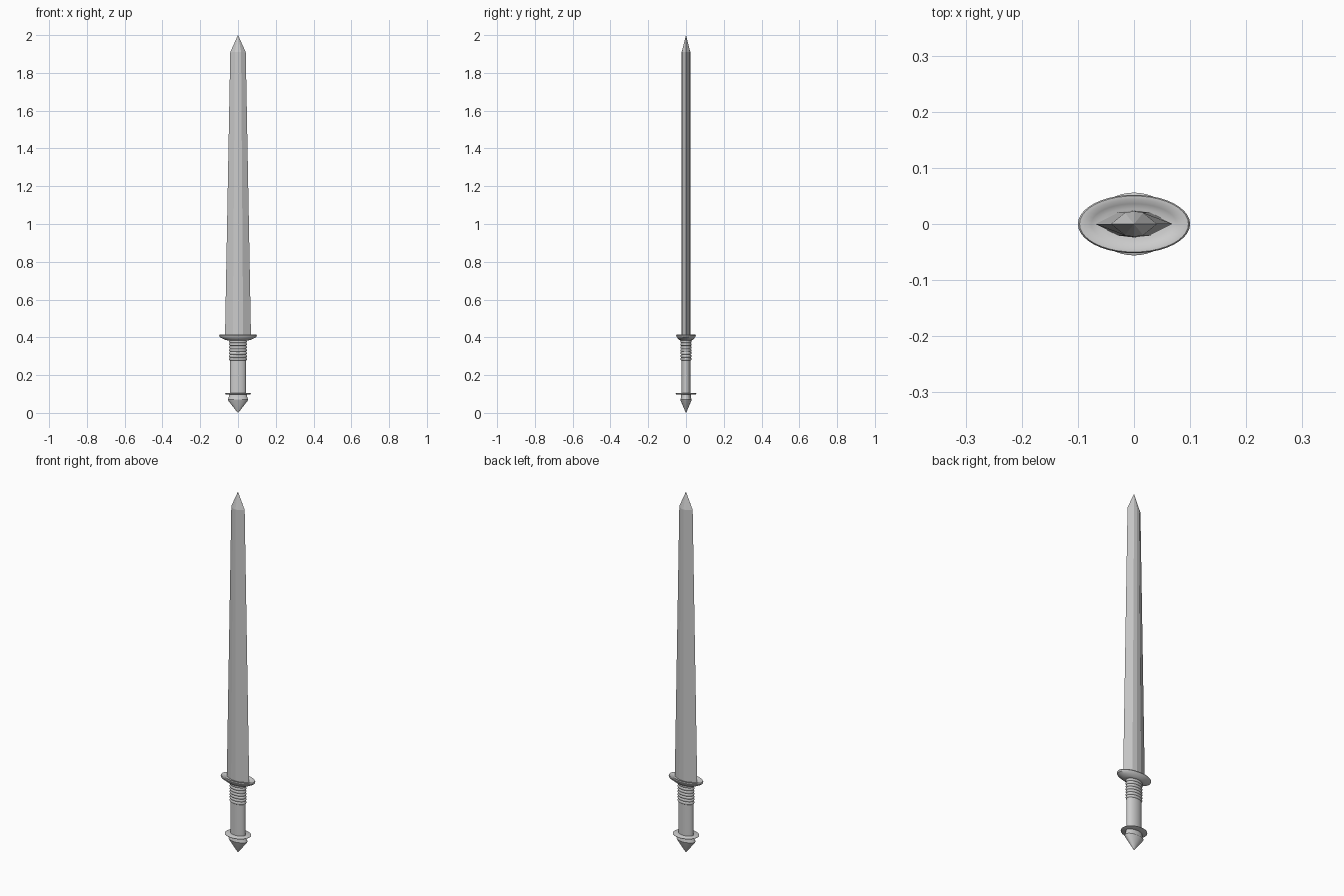
import bpy, bmesh
from math import sin, cos, pi, radians

if "Cube" in bpy.data.objects:
    bpy.data.objects.remove(bpy.data.objects["Cube"])


def loft(name, rings, smooth=True):
    """Skin a list of equally sized point rings and cap both ends."""
    bm = bmesh.new()
    loops = [[bm.verts.new(p) for p in r] for r in rings]
    n = len(loops[0])
    for a, b in zip(loops, loops[1:]):
        for i in range(n):
            j = (i + 1) % n
            bm.faces.new((a[i], a[j], b[j], b[i]))
    bm.faces.new(loops[0][::-1])
    bm.faces.new(loops[-1])
    bmesh.ops.remove_doubles(bm, verts=bm.verts, dist=0.00001)
    bmesh.ops.recalc_face_normals(bm, faces=bm.faces)
    me = bpy.data.meshes.new(name)
    bm.to_mesh(me)
    bm.free()
    ob = bpy.data.objects.new(name, me)
    bpy.context.collection.objects.link(ob)
    if smooth:
        bpy.ops.object.select_all(action='DESELECT')
        ob.select_set(True)
        bpy.context.view_layer.objects.active = ob
        bpy.ops.object.shade_smooth_by_angle(angle=radians(35))
    return ob


def ellipse(rx, ry, z, n=40):
    return [(rx * cos(2 * pi * i / n), ry * sin(2 * pi * i / n), z)
            for i in range(n)]


def blade_ring(w, t, z):
    # faceted lens section with a central ridge
    s = [(1, 0), (.4, .87), (0, 1), (-.4, .87), (-1, 0),
         (-.4, -.87), (0, -1), (.4, -.87)]
    return [(x * w, y * t, z) for x, y in s]


# Blade: straight taper, then a short point
loft("blade", [blade_ring(.069, .024, .39), blade_ring(.041, .023, 1.91),
               blade_ring(.0003, .0003, 2.0)], smooth=False)

# Guard: oval plate with rounded rim and dished top
loft("guard", [ellipse(*p) for p in [
    (.050, .028, .383), (.065, .036, .386), (.083, .043, .394),
    (.097, .050, .402), (.100, .052, .409), (.097, .050, .414),
    (.088, .044, .414), (.076, .036, .409), (.066, .027, .405)]])

# Grip: oval handle
loft("grip", [ellipse(.043, .025, z) for z in (.10, .39)])

# Wrapped ribs on the upper grip
for k in range(7):
    z = .285 + k * .0155
    loft("grip_rib_%d" % (k + 1), [
        ellipse(.0425 + .0045 * sin(pi * i / 6), .0245 + .005 * sin(pi * i / 6),
                z - .0075 * cos(pi * i / 6)) for i in range(7)])

# Thin plate under the grip
loft("pommel_plate", [ellipse(*p) for p in [
    (.066, .053, .098), (.070, .056, .100), (.070, .056, .102),
    (.066, .053, .104)]])

# Pommel: flared collar ending in a cone
loft("pommel", [ellipse(*p) for p in [
    (.0005, .0005, 0), (.012, .007, .014), (.051, .028, .064),
    (.054, .030, .070), (.050, .027, .080), (.046, .025, .100)]])
